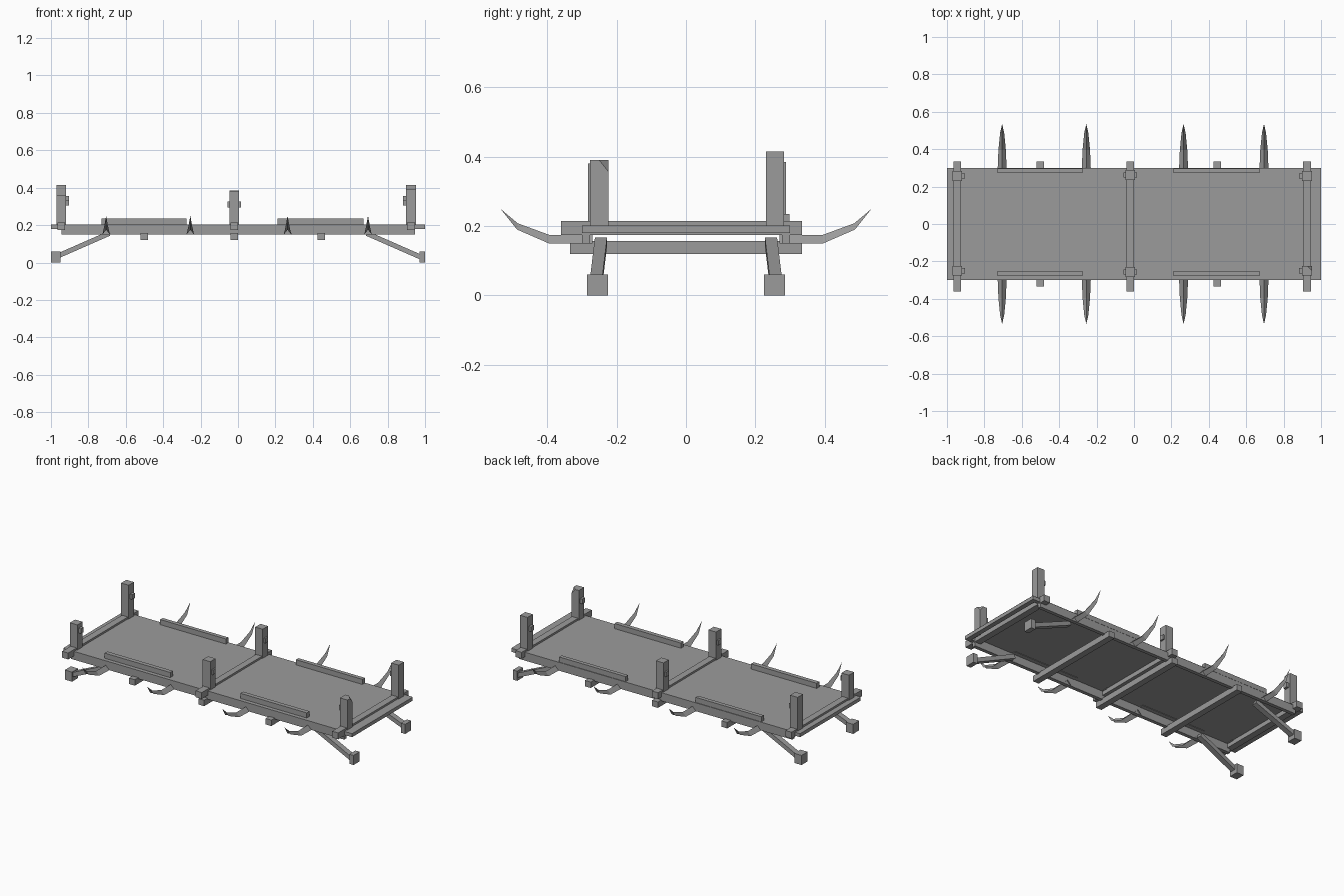
import bpy, bmesh
from mathutils import Vector, Matrix

cube = bpy.data.objects.get("Cube")
if cube:
    bpy.data.objects.remove(cube, do_unlink=True)

grey = bpy.data.materials.new("weathered_grey")
grey.use_nodes = True
tone = (0.33, 0.33, 0.33, 1)
grey.diffuse_color = tone
grey.node_tree.nodes["Principled BSDF"].inputs["Base Color"].default_value = tone


def finish(name, bm):
    mesh = bpy.data.meshes.new(name)
    bm.to_mesh(mesh)
    bm.free()
    mesh.materials.append(grey)
    obj = bpy.data.objects.new(name, mesh)
    bpy.context.collection.objects.link(obj)
    return obj


def box_mesh(lo, hi):
    lo, hi = Vector(lo), Vector(hi)
    bm = bmesh.new()
    bmesh.ops.create_cube(bm, size=1)
    bmesh.ops.transform(bm, verts=bm.verts,
                        matrix=Matrix.Translation((lo + hi) / 2) @ Matrix.Diagonal((*(hi - lo), 1)))
    return bm


def box(name, lo, hi):
    return finish(name, box_mesh(lo, hi))


def strut(name, a, b, width, height):
    """Square bar running between two points."""
    a, b = Vector(a), Vector(b)
    bm = bmesh.new()
    bmesh.ops.create_cube(bm, size=1)
    d = b - a
    side = Vector((0, 1, 0)).cross(d).normalized()
    across = d.normalized().cross(side)
    rot = Matrix((side, across, d.normalized())).transposed().to_4x4()
    if rot.determinant() < 0:
        rot = rot @ Matrix.Diagonal((-1, 1, 1, 1))
    bmesh.ops.transform(bm, verts=bm.verts, matrix=Matrix.Translation((a + b) / 2) @ rot
                        @ Matrix.Diagonal((height, width, d.length, 1)))
    return finish(name, bm)


def post(name, x, y, top, chipped=False):
    """Upright post, optionally with one broken top corner."""
    bm = box_mesh((x - .026, y - .026, .2), (x + .026, y + .026, top))
    if chipped:
        geom = bm.verts[:] + bm.edges[:] + bm.faces[:]
        bmesh.ops.bisect_plane(bm, geom=geom, plane_co=(x + .026, y, top),
                               plane_no=(1, 1, .8), clear_outer=True)
        bmesh.ops.holes_fill(bm, edges=bm.edges[:])
        bmesh.ops.recalc_face_normals(bm, faces=bm.faces[:])
    return finish(name, bm)


def spike(name, x, s):
    """Curved horn: two sheets meeting in a top ridge, open underneath."""
    ridge = [(.27, .175), (.395, .175), (.485, .208), (.535, .25)]
    base = [(.27, .15), (.395, .15), (.487, .19), (.535, .25)]
    half = [.025, .02, .011, 0]
    bm = bmesh.new()
    top = [bm.verts.new((x, s * y, z)) for y, z in ridge]
    for side in (-1, 1):
        low = [bm.verts.new((x + side * w, s * y, z)) for (y, z), w in zip(base[:3], half)]
        low.append(top[-1])
        for i in range(3):
            loop = [top[i], top[i + 1], low[i + 1], low[i]]
            face = bm.faces.new(list(dict.fromkeys(loop)))
            face.normal_update()
            if face.normal.x * side < 0:
                face.normal_flip()
    return finish(name, bm)


# deck sheet
bm = bmesh.new()
bmesh.ops.create_grid(bm, x_segments=1, y_segments=1, size=1,
                      matrix=Matrix.Translation((0, 0, .203)) @ Matrix.Diagonal((1, .3, 1, 1)))
finish("deck", bm)

# frame below the deck
for s, word in ((-1, "front"), (1, "back")):
    y0, y1 = sorted((s * .277, s * .3))
    box(word + "_frame_rail", (-.945, y0, .15), (.945, y1, .202))
    box(word + "_frame_lip", (-1, y0, .18), (1, y1, .202))
for s, word in ((-1, "right"), (1, "left")):
    x0, x1 = sorted((s * .97, s))
    box(word + "_end_beam", (x0, -.3, .18), (x1, .3, .202))

# cross beams above and below
for i, x in enumerate((-.945, -.02, .925)):
    box(f"upper_cross_beam_{i}", (x - .021, -.36, .175), (x + .021, .335, .215))
for i, x in enumerate((-.5, -.02, .445)):
    box(f"lower_cross_beam_{i}", (x - .02, -.335, .12), (x + .02, .335, .157))

# upright posts with their pegs
posts = [(-.945, -.25, .36), (-.945, .257, .415), (-.02, -.257, .38),
         (-.02, .262, .385), (.925, -.25, .39), (.925, .257, .415)]
for i, (x, y, top) in enumerate(posts):
    post(f"post_{i}", x, y, top, chipped=(i == 4))
    reach = (0, .042) if x < -.5 else (-.042, 0) if x > .5 else (-.036, .036)
    z = .31 if abs(x) < .5 else .34 if y > 0 else .32
    box(f"post_peg_{i}", (x + reach[0], y - .014, z - .015), (x + reach[1], y + .014, z + .015))

# low side rails on the deck
for x0, x1, word in ((-.73, -.275, "right"), (.21, .67, "left")):
    box(f"front_{word}_side_rail", (x0, -.277, .2), (x1, -.25, .235))
    box(f"back_{word}_side_rail", (x0, .273, .2), (x1, .298, .235))

# curved spikes along both long sides
for i, x in enumerate((-.705, -.255, .265, .695)):
    for s, word in ((-1, "front"), (1, "back")):
        spike(f"{word}_spike_{i}", x, s)

# splayed legs and feet
for sx, side in ((-1, "right"), (1, "left")):
    for sy, word in ((-1, "front"), (1, "back")):
        strut(f"{word}_{side}_leg", (sx * .69, sy * .245, .155), (sx * .975, sy * .26, .03), .035, .026)
        x0, x1 = sorted((sx * (.95 if sx < 0 else .97), sx))
        y0, y1 = sorted((sy * .225, sy * .285))
        box(f"{word}_{side}_foot", (x0, y0, 0), (x1, y1, .06))
